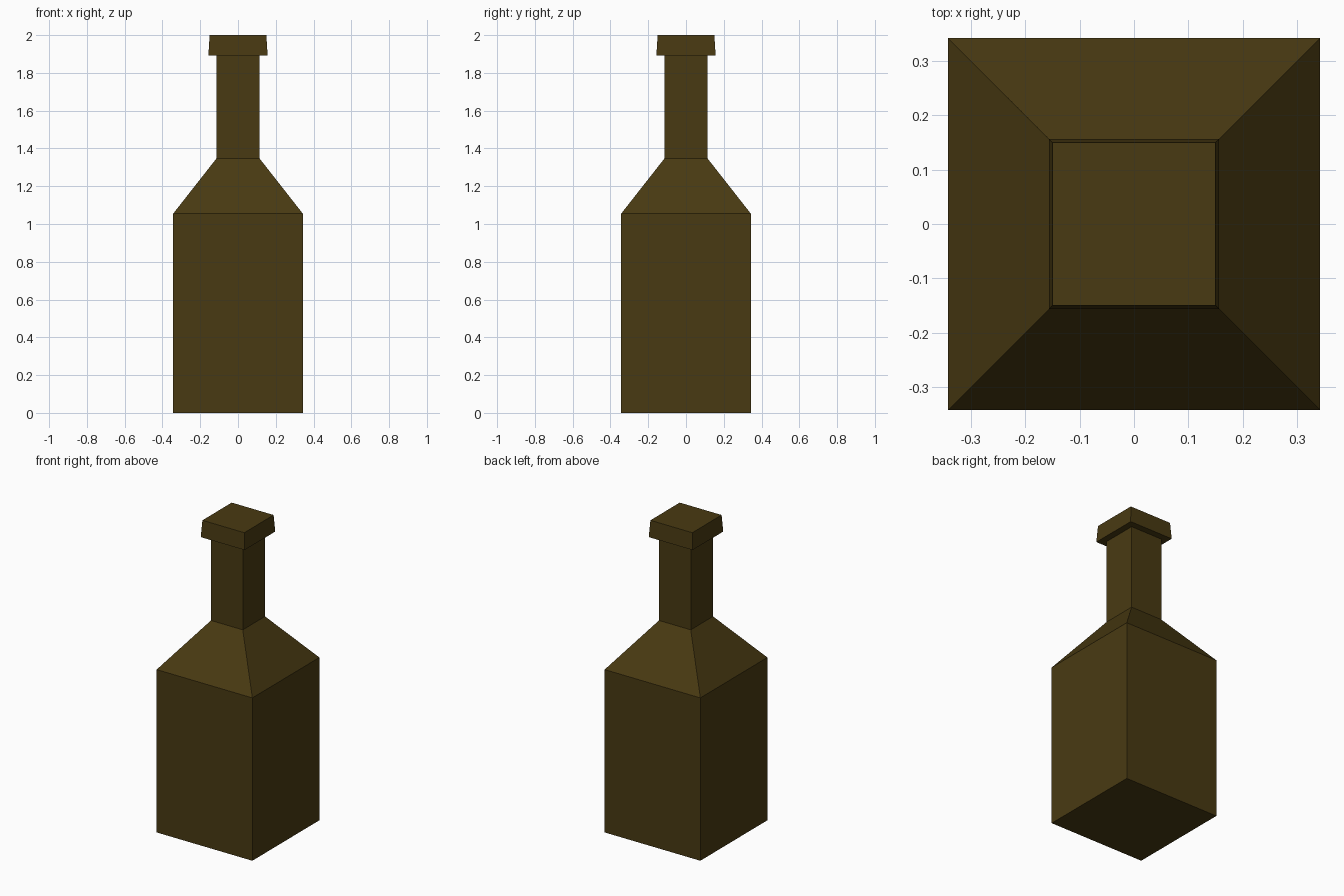
import bpy, bmesh

if "Cube" in bpy.data.objects:
    bpy.data.objects.remove(bpy.data.objects["Cube"])

glass = bpy.data.materials.new("dark_olive_glass")
glass.diffuse_color = (0.066, 0.042, 0.006, 1.0)
glass.use_nodes = True
glass.node_tree.nodes["Principled BSDF"].inputs["Base Color"].default_value = glass.diffuse_color

# Square cross-section rings from bottom to top: (half width, height)
profile = [
    (0.343, 0.0), (0.343, 1.055),      # body
    (0.114, 1.347), (0.114, 1.892),    # shoulder and neck
    (0.157, 1.892), (0.15, 2.0),       # flared lip
]


def square_loft(name, rings, material):
    bm = bmesh.new()
    corners = [(-1, -1), (1, -1), (1, 1), (-1, 1)]
    loops = [[bm.verts.new((x * w, y * w, z)) for x, y in corners] for w, z in rings]
    bm.faces.new(loops[0][::-1])
    for low, high in zip(loops, loops[1:]):
        for i in range(4):
            j = (i + 1) % 4
            bm.faces.new((low[i], low[j], high[j], high[i]))
    bm.faces.new(loops[-1])
    bmesh.ops.recalc_face_normals(bm, faces=bm.faces)
    mesh = bpy.data.meshes.new(name)
    bm.to_mesh(mesh)
    bm.free()
    mesh.materials.append(material)
    obj = bpy.data.objects.new(name, mesh)
    bpy.context.collection.objects.link(obj)
    return obj


# One closed bottle, flat shaded
square_loft("bottle", profile, glass)
